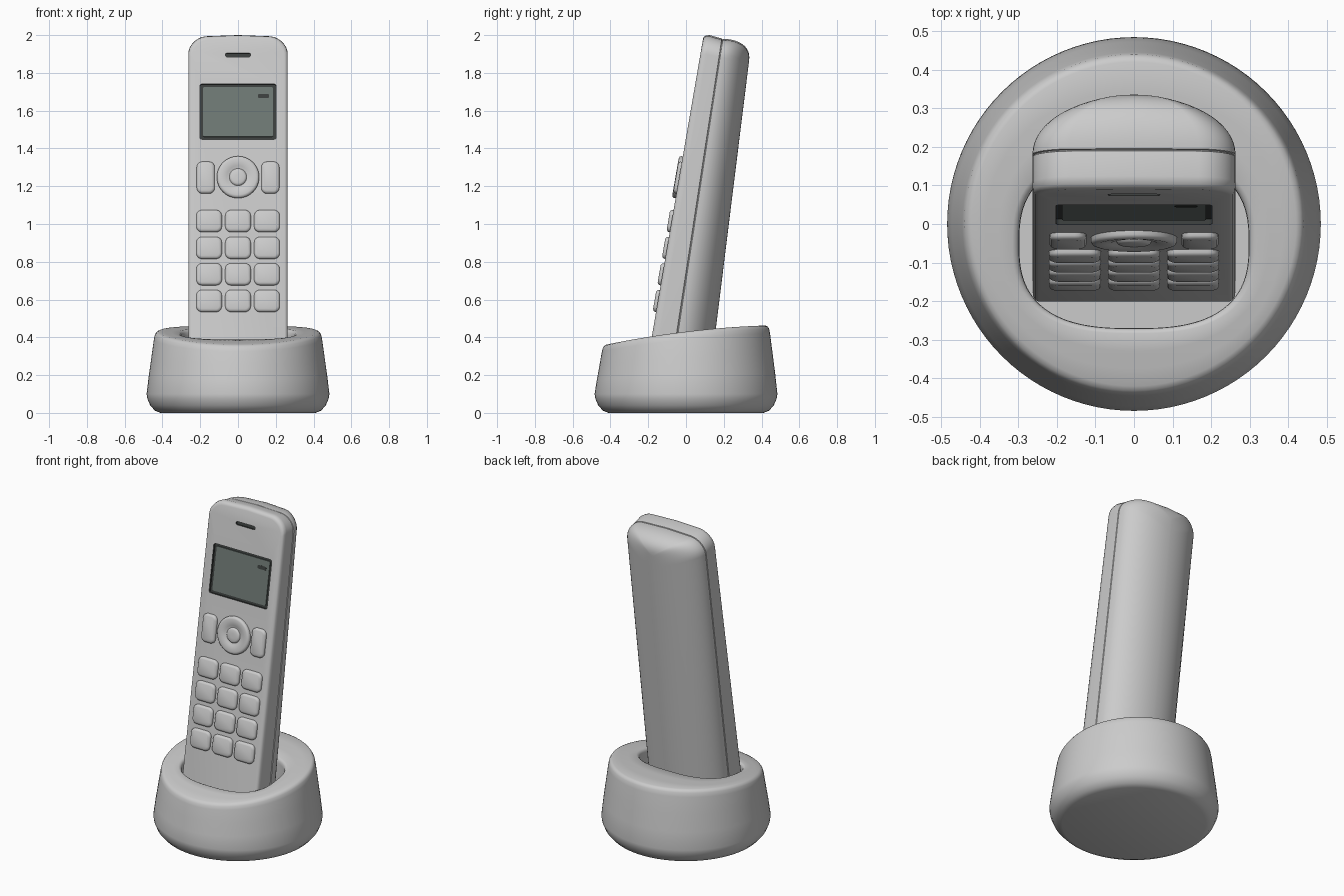
import bpy, bmesh, math
from mathutils import Matrix, Vector

if "Cube" in bpy.data.objects:
    bpy.data.objects.remove(bpy.data.objects["Cube"])


def material(name, rgb):
    m = bpy.data.materials.new(name)
    m.diffuse_color = (*rgb, 1)
    m.use_nodes = True
    m.node_tree.nodes["Principled BSDF"].inputs["Base Color"].default_value = m.diffuse_color
    return m


GREY = material("light grey plastic", (0.60, 0.60, 0.60))
DARK = material("dark bezel", (0.045, 0.05, 0.048))
GLASS = material("green grey glass", (0.155, 0.19, 0.175))


def smooth(ob, angle=40):
    bpy.ops.object.select_all(action='DESELECT')
    ob.select_set(True)
    bpy.context.view_layer.objects.active = ob
    bpy.ops.object.shade_smooth_by_angle(angle=math.radians(angle))


def loft(name, rings, mat, matrix=None):
    """Skin a list of equal closed rings and cap both ends."""
    bm = bmesh.new()
    loops = [[bm.verts.new(p) for p in ring] for ring in rings]
    n = len(loops[0])
    for a, b in zip(loops, loops[1:]):
        for i in range(n):
            j = (i + 1) % n
            bm.faces.new((a[i], a[j], b[j], b[i]))
    bm.faces.new(loops[0])
    bm.faces.new(loops[-1])
    bmesh.ops.recalc_face_normals(bm, faces=bm.faces)
    me = bpy.data.meshes.new(name)
    bm.to_mesh(me)
    bm.free()
    me.materials.append(mat)
    ob = bpy.data.objects.new(name, me)
    bpy.context.collection.objects.link(ob)
    if matrix:
        me.transform(matrix)
    smooth(ob)
    return ob


def front_y(z):
    return -0.18 + 0.172 * (z - 0.41)


def back_y(z):
    return 0.16 + 0.124 * (z - 0.46)


def face_frame(x, z):
    """Frame on the sloping front: X right, Y up the face, Z outward."""
    a = math.atan(0.172)
    s, c = math.sin(a), math.cos(a)
    return Matrix(((1, 0, 0, x), (0, s, -c, front_y(z)),
                   (0, c, s, z), (0, 0, 0, 1)))


def rounded_rect(w, h, r, z, seg=5):
    pts = []
    for k, (sx, sy) in enumerate(((1, 1), (-1, 1), (-1, -1), (1, -1))):
        for i in range(seg + 1):
            a = math.pi / 2 * (k + i / seg)
            pts.append((sx * (w / 2 - r) + r * math.cos(a),
                        sy * (h / 2 - r) + r * math.sin(a), z))
    return pts


def circle(r, z, n=48):
    return [(r * math.cos(2 * math.pi * i / n),
             r * math.sin(2 * math.pi * i / n), z) for i in range(n)]


# ---- charging base: round, with a sloping top and a socket ----
N = 96
ANG = [2 * math.pi * i / N for i in range(N)]


def top_z(y):
    return 0.43 + 0.12 * y - 0.1 * y * y


def socket(a, k):
    c, s = math.cos(a), math.sin(a)
    # oval reaching further forward than back
    e = (abs(c) ** 2.7 + abs(s) ** 2.7) ** (-1 / 2.7)
    return Vector((0.297 * k * e * c, -0.05 + 0.22 * k * e * s))


rings = []
for r, z in ((0.41, 0), (0.44, 0.012), (0.465, 0.04), (0.48, 0.075), (0.484, 0.1)):
    rings.append([(r * math.cos(a), r * math.sin(a), z) for a in ANG])
for r, f in ((0.472, 0.3), (0.458, 0.6), (0.445, 0.88), (0.44, 0.95),
             (0.432, 0.985), (0.42, 1.0)):
    rings.append([(r * math.cos(a), r * math.sin(a),
                   0.1 + f * (top_z(r * math.sin(a)) - 0.1)) for a in ANG])
for t in (0.33, 0.66, 1.0):
    ring = []
    for a in ANG:
        p = Vector((0.42 * math.cos(a), 0.42 * math.sin(a))).lerp(socket(a, 1.06), t)
        ring.append((p.x, p.y, top_z(p.y)))
    rings.append(ring)
for k, d in ((1.025, 0.005), (1.005, 0.014), (1.0, 0.03)):
    rings.append([(p.x, p.y, top_z(p.y) - d) for p in (socket(a, k) for a in ANG)])
rings.append([(*socket(a, 1.0), 0.27) for a in ANG])
loft("charging_base", rings, GREY)


# ---- handset: silhouettes layered from the flat front to the curved back ----
def silhouette(v, w, h):
    outline = [(-w, 0.29)]
    rx, rz, seg = 0.36 * w, 0.085, 8
    right = []
    for i in range(seg + 1):
        a = math.pi / 2 * i / seg
        x = w - rx + rx * math.cos(a)
        right.append((x, h - rz + rz * math.sin(a) - 0.015 * (x / w) ** 2))
    outline += [(-x, z) for x, z in right]
    outline += [(0, h)]
    outline += right[::-1] + [(w, 0.29)]
    return [(x, front_y(z) + v * (back_y(z) - front_y(z)), z) for x, z in outline]


W, SEAM = 0.263, 0.4
layers = [(0, W - 0.016, 1.982), (0.012, W - 0.007, 1.991), (0.045, W - 0.001, 1.998),
          (0.12, W, 2.0), (SEAM - 0.016, W, 1.982), (SEAM - 0.008, W - 0.004, 1.977),
          (SEAM, W - 0.004, 1.977), (SEAM + 0.008, W, 1.98)]
for i in range(1, 17):
    t = math.radians(88.5 * i / 16)
    layers.append((SEAM + 0.008 + (0.592 - 0.0) * math.sin(t), W * math.cos(t),
                   1.86 + 0.12 * math.cos(t) ** 0.8))
handset = loft("handset", [silhouette(*l) for l in layers], GREY)

# ---- recesses for the screen and the earpiece slot ----
handset.data.materials.append(DARK)
recesses = ((0, 1.595, 0.405, 0.297, 0.012, 0.014), (0, 1.895, 0.135, 0.02, 0.0095, 0.012))
for x, z, w, h, r, depth in recesses:
    frame = face_frame(x, z)
    cutter = loft("cutter", [rounded_rect(w, h, r, -depth),
                             rounded_rect(w, h, r, 0.03)], DARK, frame)
    cutter.hide_render = True
    bpy.context.view_layer.objects.active = handset
    mod = handset.modifiers.new("recess", 'BOOLEAN')
    mod.operation, mod.solver, mod.object = 'DIFFERENCE', 'EXACT', cutter
    bpy.ops.object.modifier_apply(modifier=mod.name)
    bpy.data.objects.remove(cutter)
    # paint the walls and floor of the recess
    inv = frame.inverted()
    for p in handset.data.polygons:
        c = inv @ p.center
        if abs(c.x) < w / 2 + 0.001 and abs(c.y) < h / 2 + 0.001 and -depth - 0.002 < c.z < -0.002:
            p.material_index = 1
smooth(handset)

# ---- screen glass and a small status mark ----
loft("screen", [rounded_rect(0.372, 0.266, 0.008, -0.015),
                rounded_rect(0.372, 0.266, 0.008, -0.008)], GLASS, face_frame(0, 1.595))
loft("status_mark", [rounded_rect(0.06, 0.022, 0.008, -0.009),
                     rounded_rect(0.06, 0.022, 0.008, -0.007)], DARK, face_frame(0.135, 1.678))


# ---- keys ----
def key(name, x, z, w, h):
    r = 0.03
    rings = [rounded_rect(w, h, r, -0.006), rounded_rect(w, h, r, 0.008),
             rounded_rect(w - 0.008, h - 0.008, r - 0.004, 0.014),
             rounded_rect(w - 0.026, h - 0.026, r - 0.012, 0.018)]
    loft(name, rings, GREY, face_frame(x, z))


for z in (1.015, 0.873, 0.733, 0.592):
    for x in (-0.153, 0, 0.153):
        key("number_key", x, z, 0.135, 0.117)
for x in (-0.171, 0.171):
    key("side_key", x, 1.245, 0.095, 0.17)

# ---- round navigation pad with a raised centre button ----
pad = ((0.112, -0.006), (0.112, 0.01), (0.107, 0.017), (0.097, 0.02), (0.06, 0.015),
       (0.05, 0.009), (0.046, 0.009), (0.042, 0.016), (0.034, 0.019), (0.015, 0.02))
loft("navigation_pad", [circle(r, z) for r, z in pad], GREY, face_frame(0, 1.247))
